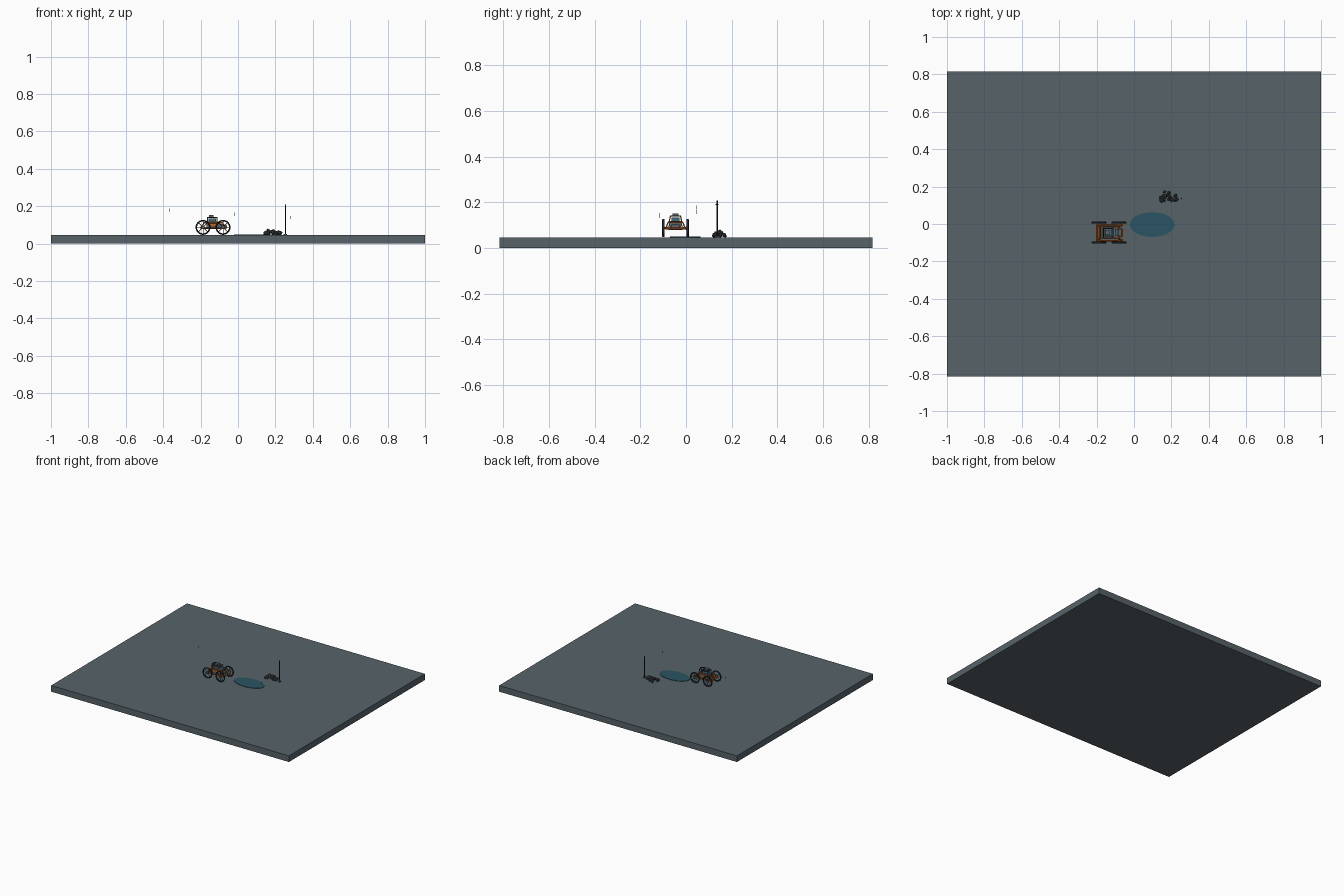
import bpy, math, random
from mathutils import Vector

if "Cube" in bpy.data.objects:
    bpy.data.objects.remove(bpy.data.objects["Cube"])

random.seed(4)


def material(name, rgb):
    m = bpy.data.materials.new(name)
    m.diffuse_color = (*rgb, 1)
    m.use_nodes = True
    m.node_tree.nodes["Principled BSDF"].inputs["Base Color"].default_value = m.diffuse_color
    return m


GROUND = material("slate ground", (0.095, 0.125, 0.14))
WATER = material("dark teal water", (0.023, 0.09, 0.125))
ORANGE = material("orange paint", (0.60, 0.13, 0.012))
RUBBER = material("dark rubber", (0.018, 0.022, 0.026))
STEEL = material("grey steel", (0.10, 0.12, 0.135))
GLASS = material("blue glass", (0.05, 0.14, 0.19))
ROCK = material("dark rock", (0.05, 0.06, 0.066))
PALE = material("pale lamp", (0.6, 0.65, 0.65))

TOP = 0.047      # ground surface height
CY = -0.046      # buggy centre line
CX = -0.133


def finish(name, mat):
    o = bpy.context.object
    o.name = name
    o.data.materials.append(mat)
    return o


def box(name, lo, hi, mat):
    lo, hi = Vector(lo), Vector(hi)
    bpy.ops.mesh.primitive_cube_add(size=1, location=(lo + hi) / 2)
    o = finish(name, mat)
    o.scale = hi - lo
    return o


def rod(name, a, b, r, mat, sides=8):
    a, b = Vector(a), Vector(b)
    bpy.ops.mesh.primitive_cylinder_add(vertices=sides, radius=r, depth=(b - a).length,
                                        location=(a + b) / 2)
    o = finish(name, mat)
    o.rotation_euler = (b - a).to_track_quat('Z', 'Y').to_euler()
    return o


# Ground slab and pool
box("ground_slab", (-1, -0.816, 0), (1, 0.816, TOP), GROUND)
bpy.ops.mesh.primitive_cylinder_add(vertices=48, radius=1, depth=1, location=(0.097, -0.003, TOP + 0.001))
finish("water_pool", WATER).scale = (0.119, 0.066, 0.004)

# Four open spoked wheels
R = 0.040
for x in (-0.187, -0.080):
    z = TOP + R
    rod("axle", (x, CY - 0.055, z), (x, CY + 0.055, z), 0.004, ORANGE)
    for s in (-1, 1):
        y = CY + s * 0.053
        bpy.ops.mesh.primitive_torus_add(major_segments=28, minor_segments=8, major_radius=R - 0.004,
                                         minor_radius=0.004, location=(x, y, z),
                                         rotation=(math.pi / 2, 0, 0))
        finish("tyre", RUBBER).scale.z = 1.4
        bpy.ops.object.shade_smooth_by_angle()
        rod("hub", (x, y - 0.006, z), (x, y + 0.006, z), 0.008, STEEL, 12)
        for i in range(4):
            a = i * math.pi / 4
            d = Vector((math.cos(a), 0, math.sin(a))) * (R - 0.004)
            c = Vector((x, y, z))
            rod("spoke", c - d, c + d, 0.0016, RUBBER, 6)

# Chassis rings: a wide lower frame and a narrower upper frame
def frame(name, x0, x1, w, z, r, mat):
    for s in (-1, 1):
        rod(name + "_side", (x0, CY + s * w, z), (x1, CY + s * w, z), r, mat)
    for x in (x0, x1):
        rod(name + "_cross", (x, CY - w, z), (x, CY + w, z), r, mat)


frame("lower_frame", -0.200, -0.062, 0.043, 0.085, 0.004, ORANGE)
frame("upper_frame", -0.180, -0.085, 0.032, 0.112, 0.003, ORANGE)
box("floor_pan", (-0.195, CY - 0.030, 0.078), (-0.068, CY + 0.030, 0.084), STEEL)
for x, tx in ((-0.200, -0.180), (-0.062, -0.085)):
    for s in (-1, 1):
        rod("frame_strut", (x, CY + s * 0.043, 0.085), (tx, CY + s * 0.032, 0.112), 0.003, ORANGE)

# Cabin, engine and roof parts
box("cabin_body", (-0.168, CY - 0.026, 0.084), (-0.100, CY + 0.026, 0.118), STEEL)
for s in (-1, 1):
    y = CY + s * 0.0265
    box("orange_side_panel", (-0.160, y - 0.001, 0.098), (-0.108, y + 0.001, 0.108), ORANGE)
    for x in (-0.163, -0.112):
        rod("cage_post", (x, CY + s * 0.028, 0.112), (x, CY + s * 0.022, 0.140), 0.0025, ORANGE)
    box("head_lamp", (-0.066, CY + s * 0.028 - 0.005, 0.089), (-0.058, CY + s * 0.028 + 0.005, 0.099), PALE)
frame("roof_cage", -0.163, -0.112, 0.022, 0.140, 0.0025, RUBBER)
box("seat_module", (-0.157, CY - 0.018, 0.118), (-0.118, CY + 0.018, 0.134), GLASS)
box("roof_pack", (-0.155, CY - 0.014, 0.140), (-0.130, CY + 0.014, 0.152), STEEL)
box("front_deck", (-0.100, CY - 0.018, 0.084), (-0.068, CY + 0.018, 0.102), STEEL)
box("deck_panel", (-0.096, CY - 0.012, 0.102), (-0.074, CY + 0.012, 0.105), GLASS)

# Rock pile
for i in range(18):
    a, d = random.uniform(0, math.tau), math.sqrt(random.random())
    r = random.uniform(0.009, 0.016)
    h = TOP + r * 0.5 + (1 - d) * 0.016
    bpy.ops.mesh.primitive_ico_sphere_add(subdivisions=1, radius=r, rotation=(a, d * 3, a * 2),
                                          location=(0.180 + 0.055 * d * math.cos(a),
                                                    0.146 + 0.030 * d * math.sin(a), h))
    finish("rock", ROCK).scale = (1.1, 0.9, 0.75)

# Antenna mast
AX, AY = 0.253, 0.136
rod("antenna_mast", (AX, AY, TOP), (AX, AY, 0.208), 0.003, RUBBER)
rod("antenna_foot", (AX, AY, TOP), (AX, AY, TOP + 0.005), 0.010, STEEL, 12)
rod("antenna_crossbar", (AX, AY - 0.006, 0.190), (AX, AY + 0.006, 0.190), 0.0015, RUBBER)

# Fine falling streaks in the air
for x, y, z in ((-0.365, 0.045, 0.178), (-0.265, -0.115, 0.145), (-0.20, 0.16, 0.180),
                (-0.02, 0.045, 0.158), (0.005, 0.16, 0.140), (0.28, -0.115, 0.140)):
    rod("rain_streak", (x, y, z - 0.009), (x, y, z + 0.009), 0.0008, STEEL, 5)
